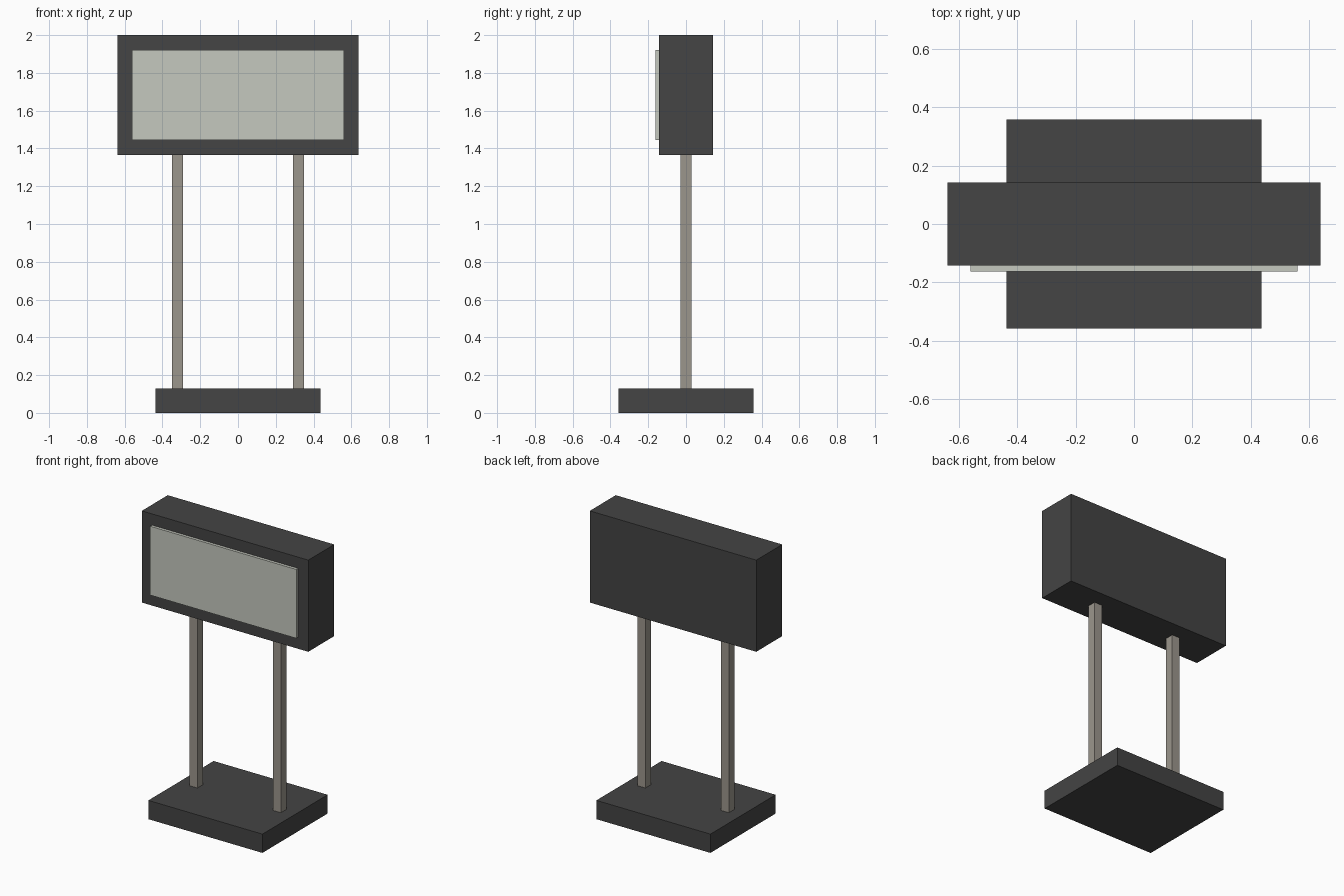
import bpy

# Remove the default cube
default = bpy.data.objects.get("Cube")
if default:
    bpy.data.objects.remove(default, do_unlink=True)


def make_material(name, colour):
    mat = bpy.data.materials.new(name)
    mat.use_nodes = True
    mat.diffuse_color = (*colour, 1)
    mat.node_tree.nodes["Principled BSDF"].inputs["Base Color"].default_value = (*colour, 1)
    return mat


def box(name, low, high, mat):
    """Axis-aligned box between two corners."""
    centre = [(a + b) / 2 for a, b in zip(low, high)]
    bpy.ops.mesh.primitive_cube_add(size=1, location=centre)
    obj = bpy.context.object
    obj.name = name
    obj.scale = [b - a for a, b in zip(low, high)]
    bpy.ops.object.transform_apply(location=False, rotation=False, scale=True)
    obj.data.materials.append(mat)
    return obj


charcoal = make_material("charcoal", (0.058, 0.058, 0.058))
post_grey = make_material("warm_grey", (0.33, 0.305, 0.265))
panel_grey = make_material("pale_grey", (0.56, 0.58, 0.52))

base_top, housing_bottom = 0.13, 1.365
housing_front = -0.142

# Base slab and sign housing
box("base", (-0.437, -0.357, 0), (0.437, 0.357, base_top), charcoal)
box("sign_housing", (-0.638, housing_front, housing_bottom), (0.638, 0.142, 2), charcoal)

# Raised panel on the front of the housing
box("sign_panel", (-0.56, -0.162, 1.445), (0.56, housing_front, 1.922), panel_grey)

# Pair of square posts
for side, x in (("left", 0.32), ("right", -0.32)):
    box(side + "_post", (x - 0.03, -0.03, base_top), (x + 0.03, 0.03, housing_bottom), post_grey)
